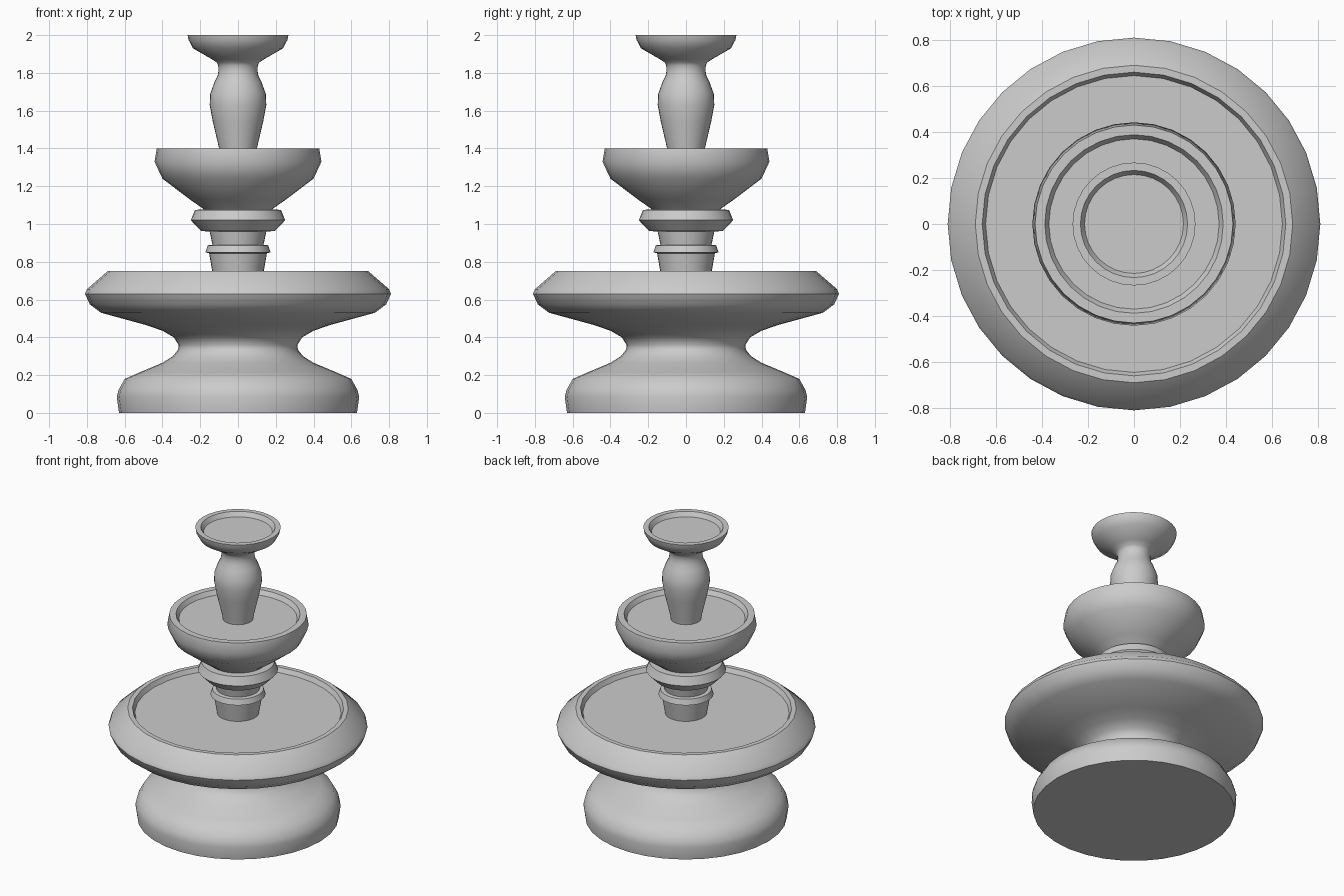
import bpy, bmesh, math

if "Cube" in bpy.data.objects:
    bpy.data.objects.remove(bpy.data.objects["Cube"])

SEGMENTS = 32


def lathe(name, profile, sharp=39):
    """Revolve (radius, z) points, bottom to top, around z; close both ends."""
    bm = bmesh.new()
    rings = []
    for r, z in profile:
        rings.append([bm.verts.new((r * math.cos(2 * math.pi * i / SEGMENTS),
                                    r * math.sin(2 * math.pi * i / SEGMENTS), z))
                      for i in range(SEGMENTS)])
    for a, b in zip(rings, rings[1:]):
        for i in range(SEGMENTS):
            j = (i + 1) % SEGMENTS
            bm.faces.new((a[i], a[j], b[j], b[i]))
    bm.faces.new(rings[0][::-1])
    bm.faces.new(rings[-1])
    mesh = bpy.data.meshes.new(name)
    bm.to_mesh(mesh)
    bm.free()
    obj = bpy.data.objects.new(name, mesh)
    bpy.context.collection.objects.link(obj)
    bpy.ops.object.select_all(action='DESELECT')
    obj.select_set(True)
    bpy.context.view_layer.objects.active = obj
    bpy.ops.object.shade_smooth_by_angle(angle=math.radians(sharp))
    return obj


# Foot, waist and large basin with its shallow recess
lathe("base_basin", [
    (.63, 0), (.642, .085), (.633, .12), (.60, .18), (.52, .215), (.40, .265),
    (.345, .30), (.317, .335), (.315, .36), (.34, .40), (.40, .435),
    (.49, .466), (.725, .53), (.785, .575), (.81, .63), (.80, .655),
    (.69, .75), (.66, .75), (.645, .72)])

# Lower column with two collars
lathe("lower_column", [
    (.13, .715), (.153, .845), (.172, .85), (.16, .887), (.135, .89),
    (.15, .96), (.195, .963), (.25, 1.02), (.228, 1.075), (.17, 1.077)], 30)

# Middle bowl with its recess
lathe("middle_bowl", [
    (.175, 1.07), (.19, 1.085), (.255, 1.13), (.40, 1.24), (.442, 1.33),
    (.43, 1.40), (.388, 1.40), (.37, 1.37)])

# Upper baluster flaring into the top cup
lathe("baluster_cup", [
    (.094, 1.365), (.10, 1.40), (.133, 1.54), (.15, 1.63), (.147, 1.69),
    (.125, 1.75), (.108, 1.785), (.103, 1.815), (.105, 1.84), (.113, 1.855),
    (.143, 1.875), (.238, 1.93), (.262, 1.975), (.267, 2.0),
    (.233, 2.0), (.215, 1.97)])
